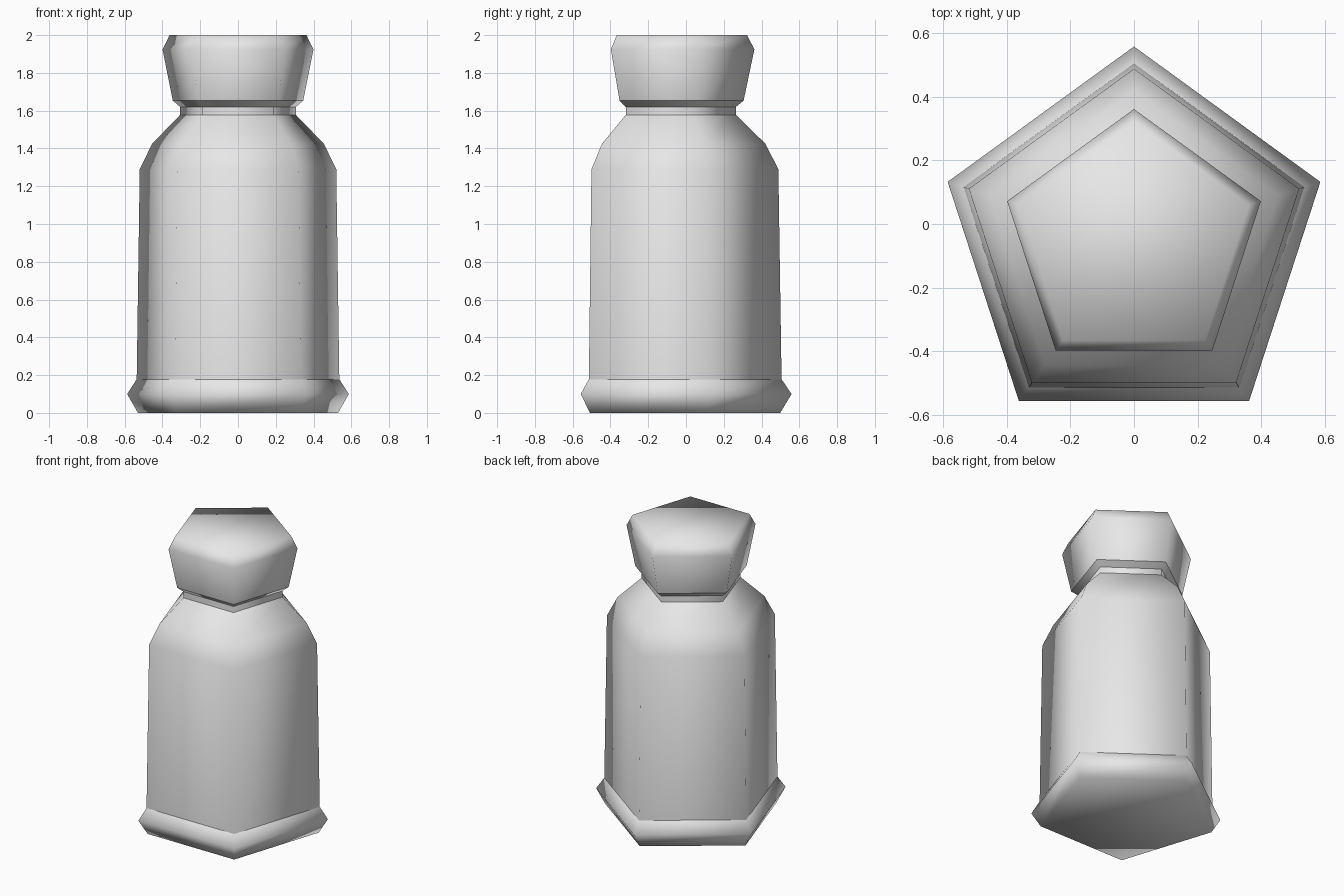
import bpy
import bmesh
from math import sin, cos, pi

old = bpy.data.objects.get("Cube")
if old:
    bpy.data.objects.remove(old, do_unlink=True)

SIDES = 5
CENTRE_Y = -0.058

grey = bpy.data.materials.new("plain grey")
grey.use_nodes = True
colour = (0.8, 0.8, 0.8, 1)
grey.diffuse_color = colour
grey.node_tree.nodes["Principled BSDF"].inputs["Base Color"].default_value = colour


def turned_part(name, profile, cap_bottom=False, cap_top=False):
    """Sweep (radius, height) points around a five-sided ring, corner at the back."""
    bm = bmesh.new()
    rings = []
    for radius, z in profile:
        ring = []
        for i in range(SIDES):
            a = pi / 2 + 2 * pi * i / SIDES
            ring.append(bm.verts.new((radius * cos(a), CENTRE_Y + radius * sin(a), z)))
        rings.append(ring)
    for low, high in zip(rings, rings[1:]):
        for i in range(SIDES):
            j = (i + 1) % SIDES
            bm.faces.new((low[i], low[j], high[j], high[i]))
    if cap_bottom:
        bm.faces.new(rings[0][::-1])
    if cap_top:
        bm.faces.new(rings[-1])
    for face in bm.faces:
        face.smooth = True
    mesh = bpy.data.meshes.new(name)
    bm.to_mesh(mesh)
    bm.free()
    mesh.materials.append(grey)
    obj = bpy.data.objects.new(name, mesh)
    bpy.context.collection.objects.link(obj)
    return obj


# Flared foot, closed underneath
turned_part("base", [(0.557, 0), (0.617, 0.1), (0.564, 0.178)], cap_bottom=True)

# Slightly tapered body with sloping shoulders
turned_part("body", [(0.564, 0.178), (0.547, 1.29), (0.478, 1.425), (0.322, 1.578)])

# Narrow neck and the underside of the lid
turned_part("neck", [(0.322, 1.578), (0.322, 1.62)])
turned_part("lid_collar", [(0.322, 1.62), (0.363, 1.653)])

# Lid widening upwards with a bevelled, closed top
turned_part("lid", [(0.363, 1.653), (0.42, 1.925), (0.381, 2.0)], cap_top=True)
